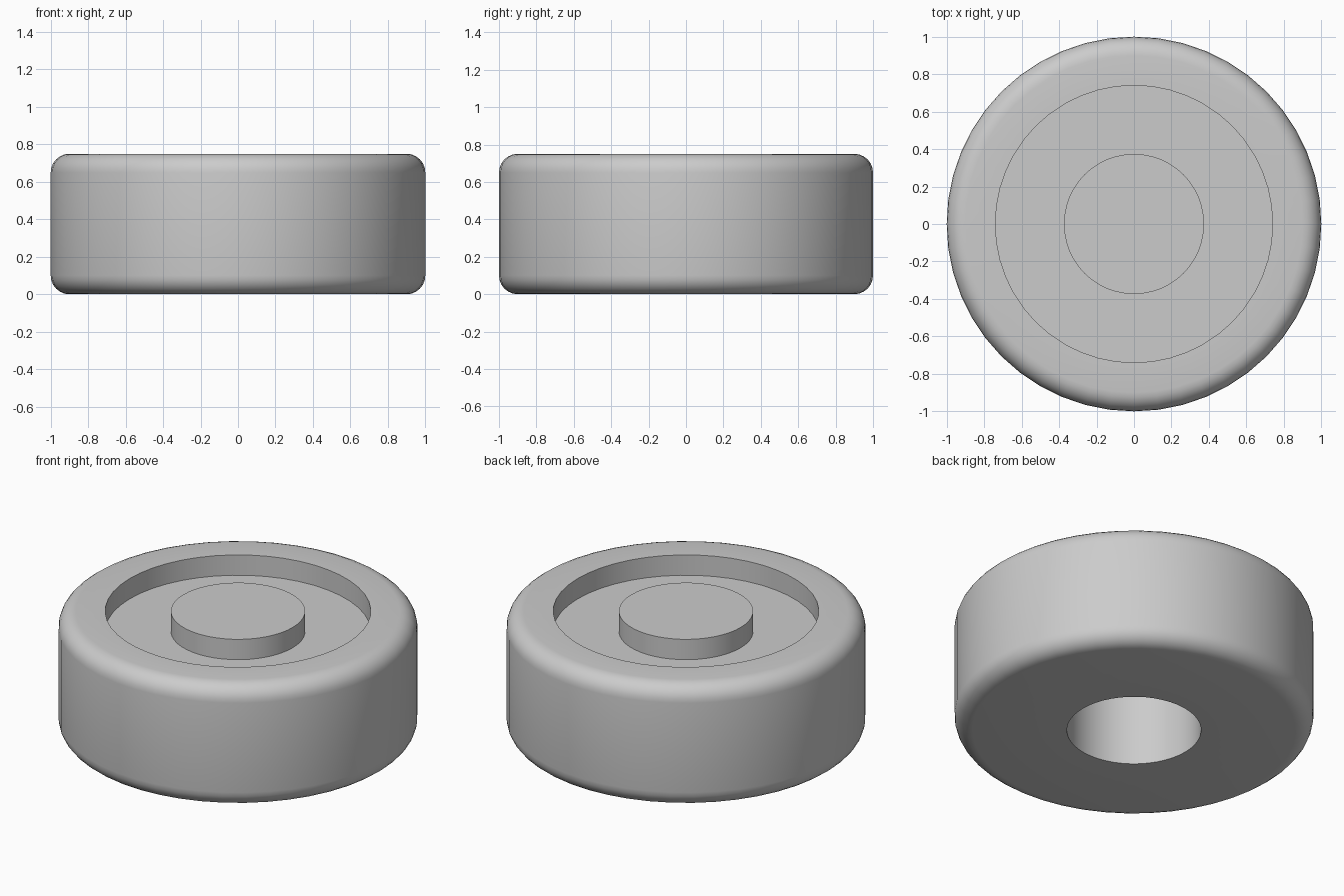
import bpy
import bmesh
import math

if "Cube" in bpy.data.objects:
    bpy.data.objects.remove(bpy.data.objects["Cube"], do_unlink=True)

SEGMENTS = 48
HEIGHT, RADIUS, ROUND = 0.75, 1.0, 0.1
GROOVE_R, GROOVE_Z = 0.74, 0.625
HUB_R, BORE_Z = 0.374, 0.5

grey = bpy.data.materials.new("grey")
grey.use_nodes = True
colour = (0.6, 0.6, 0.6, 1)
grey.diffuse_color = colour
grey.node_tree.nodes["Principled BSDF"].inputs["Base Color"].default_value = colour


def corner(z, start):
    """Quarter-round points of the outer edge, as (radius, height)."""
    steps = 6
    angles = [start + math.pi / 2 * i / steps for i in range(steps + 1)]
    return [(RADIUS - ROUND + ROUND * math.cos(a), z + ROUND * math.sin(a)) for a in angles]


def lathe(name, profile):
    """Spin a profile about the z axis into a solid."""
    bm = bmesh.new()
    verts = [bm.verts.new((r, 0, z)) for r, z in profile]
    edges = [bm.edges.new(pair) for pair in zip(verts, verts[1:])]
    bmesh.ops.spin(bm, geom=verts + edges, cent=(0, 0, 0), axis=(0, 0, 1),
                   angle=math.tau, steps=SEGMENTS)
    bmesh.ops.remove_doubles(bm, verts=bm.verts, dist=0.0001)
    bmesh.ops.recalc_face_normals(bm, faces=bm.faces)
    mesh = bpy.data.meshes.new(name)
    bm.to_mesh(mesh)
    bm.free()
    mesh.materials.append(grey)
    obj = bpy.data.objects.new(name, mesh)
    bpy.context.collection.objects.link(obj)
    bpy.ops.object.select_all(action="DESELECT")
    obj.select_set(True)
    bpy.context.view_layer.objects.active = obj
    bpy.ops.object.shade_smooth_by_angle(angle=math.radians(35))


# Wheel: bore underneath, rounded tread, ring groove and raised hub on top
profile = [(0, BORE_Z), (HUB_R, BORE_Z), (HUB_R, 0)]
profile += corner(ROUND, -math.pi / 2)
profile += corner(HEIGHT - ROUND, 0)
profile += [(GROOVE_R, HEIGHT), (GROOVE_R, GROOVE_Z), (HUB_R, GROOVE_Z),
            (HUB_R, HEIGHT), (0, HEIGHT)]
lathe("wheel", profile)
